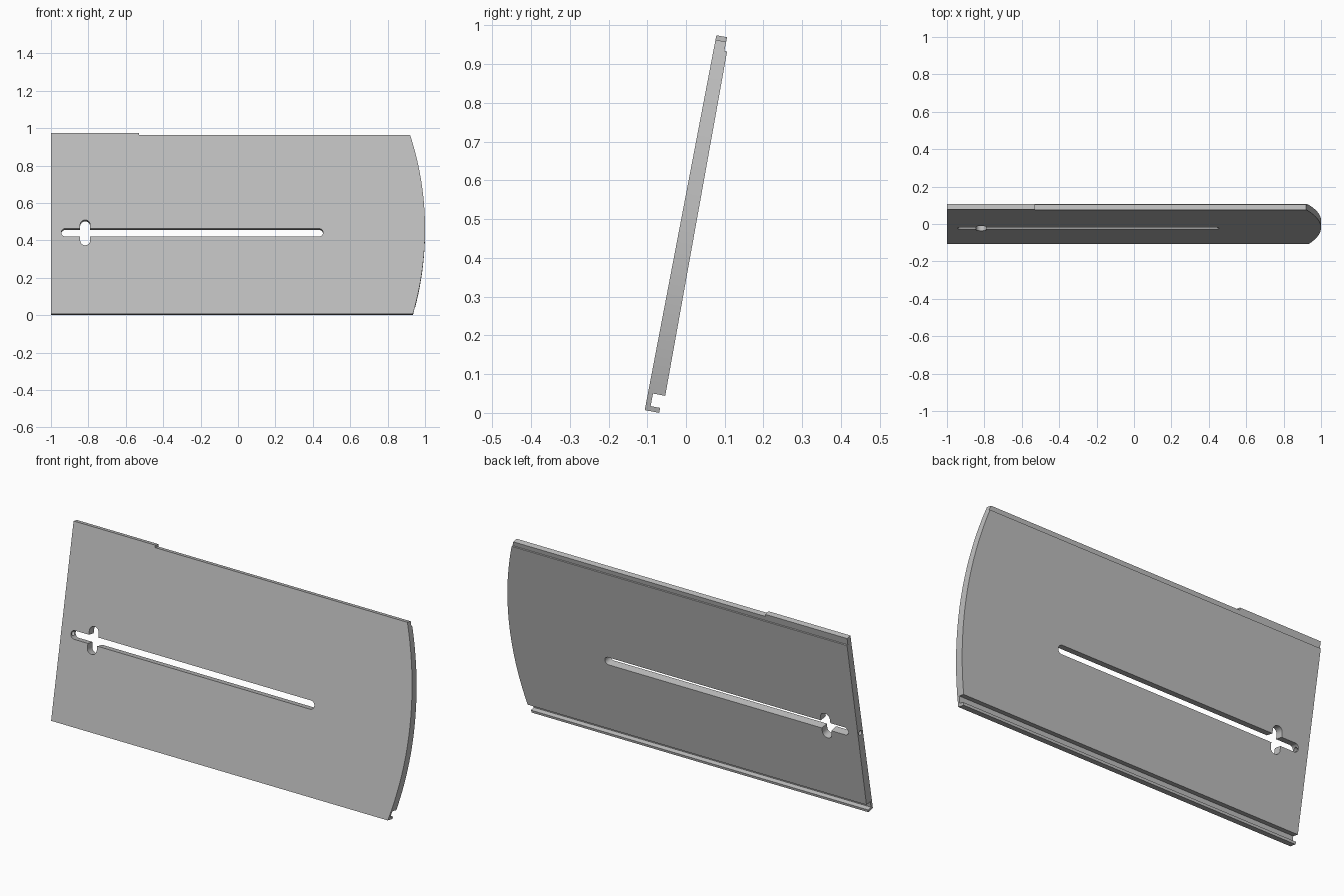
import bpy, bmesh, math
from mathutils import Matrix, Vector

cube = bpy.data.objects.get("Cube")
if cube:
    bpy.data.objects.remove(cube, do_unlink=True)

grey = bpy.data.materials.new("plain_grey")
grey.use_nodes = True
colour = (0.52, 0.52, 0.52, 1)
grey.diffuse_color = colour
grey.node_tree.nodes["Principled BSDF"].inputs["Base Color"].default_value = colour


def prism(name, points, sweep):
    """Closed outline swept along a vector."""
    bm = bmesh.new()
    face = bm.faces.new([bm.verts.new(p) for p in points])
    swept = bmesh.ops.extrude_face_region(bm, geom=[face])["geom"]
    bmesh.ops.translate(bm, vec=Vector(sweep),
                        verts=[g for g in swept if isinstance(g, bmesh.types.BMVert)])
    bmesh.ops.recalc_face_normals(bm, faces=bm.faces)
    mesh = bpy.data.meshes.new(name)
    bm.to_mesh(mesh)
    bm.free()
    mesh.materials.append(grey)
    obj = bpy.data.objects.new(name, mesh)
    bpy.context.collection.objects.link(obj)
    return obj


def combine(obj, cutter, operation):
    """Apply a boolean and discard the cutter."""
    cutter.hide_render = True
    mod = obj.modifiers.new("cut", "BOOLEAN")
    mod.object, mod.operation, mod.solver = cutter, operation, "EXACT"
    bpy.context.view_layer.update()
    result = bpy.data.meshes.new_from_object(
        obj.evaluated_get(bpy.context.evaluated_depsgraph_get()))
    obj.modifiers.clear()
    obj.data = result
    bpy.data.objects.remove(cutter, do_unlink=True)


def capsule(x0, x1, z0, z1):
    """Rounded slot outline in the plate's plane."""
    r = min(x1 - x0, z1 - z0) / 2
    cx, cz = (x0 + x1) / 2, (z0 + z1) / 2
    dx, dz = (x1 - x0) / 2 - r, (z1 - z0) / 2 - r
    turn = 0 if dz > 0 else -math.pi / 2
    pts = []
    for side in (1, -1):
        for i in range(13):
            a = turn + math.pi * i / 12 + (0 if side > 0 else math.pi)
            pts.append((cx + side * dx + r * math.cos(a), -0.05,
                        cz + side * dz + r * math.sin(a)))
    return pts


# Plate cross-section: hooked lower lip, tapered body, stepped upper edge
section = [(0, 0), (0.038, 0), (0.038, 0.013), (0.013, 0.013), (0.013, 0.046),
           (0.045, 0.046), (0.035, 0.949), (0.028, 0.949), (0.028, 0.985), (0, 0.985)]
plate = prism("slotted_panel", [(-1, v, u) for v, u in section], (2.1, 0, 0))

# Outline: bowed end and raised tab on the upper edge
radius, middle, low, high = 1.68, 0.462, -0.05, 0.973
outline = [(-1.1, low), ]
for i in range(33):
    u = low + (high - low) * i / 32
    outline.append((1 - radius + math.sqrt(radius ** 2 - (u - middle) ** 2), u))
outline += [(-0.53, high), (-0.53, 1.1), (-1.1, 1.1)]
combine(plate, prism("outline", [(x, -0.05, u) for x, u in outline], (0, 0.2, 0)), "INTERSECT")

# Long slot with a short cross slot
for box in ((-0.945, 0.455, 0.421, 0.464), (-0.844, -0.79, 0.373, 0.511)):
    combine(plate, prism("slot", capsule(*box), (0, 0.2, 0)), "DIFFERENCE")

# Small bore from the flat end into the slot
ring = [2 * math.pi * i / 20 for i in range(20)]
bore = [(-1.05, 0.021 + 0.012 * math.cos(a), 0.4425 + 0.012 * math.sin(a)) for a in ring]
combine(plate, prism("bore", bore, (0.13, 0, 0)), "DIFFERENCE")

# Lean the panel back
plate.data.transform(Matrix.Translation((0, -0.1065, 0.0072))
                     @ Matrix.Rotation(math.radians(-10.82), 4, "X"))

bpy.ops.object.select_all(action="DESELECT")
plate.select_set(True)
bpy.context.view_layer.objects.active = plate
bpy.ops.object.shade_smooth_by_angle(angle=math.radians(30))
